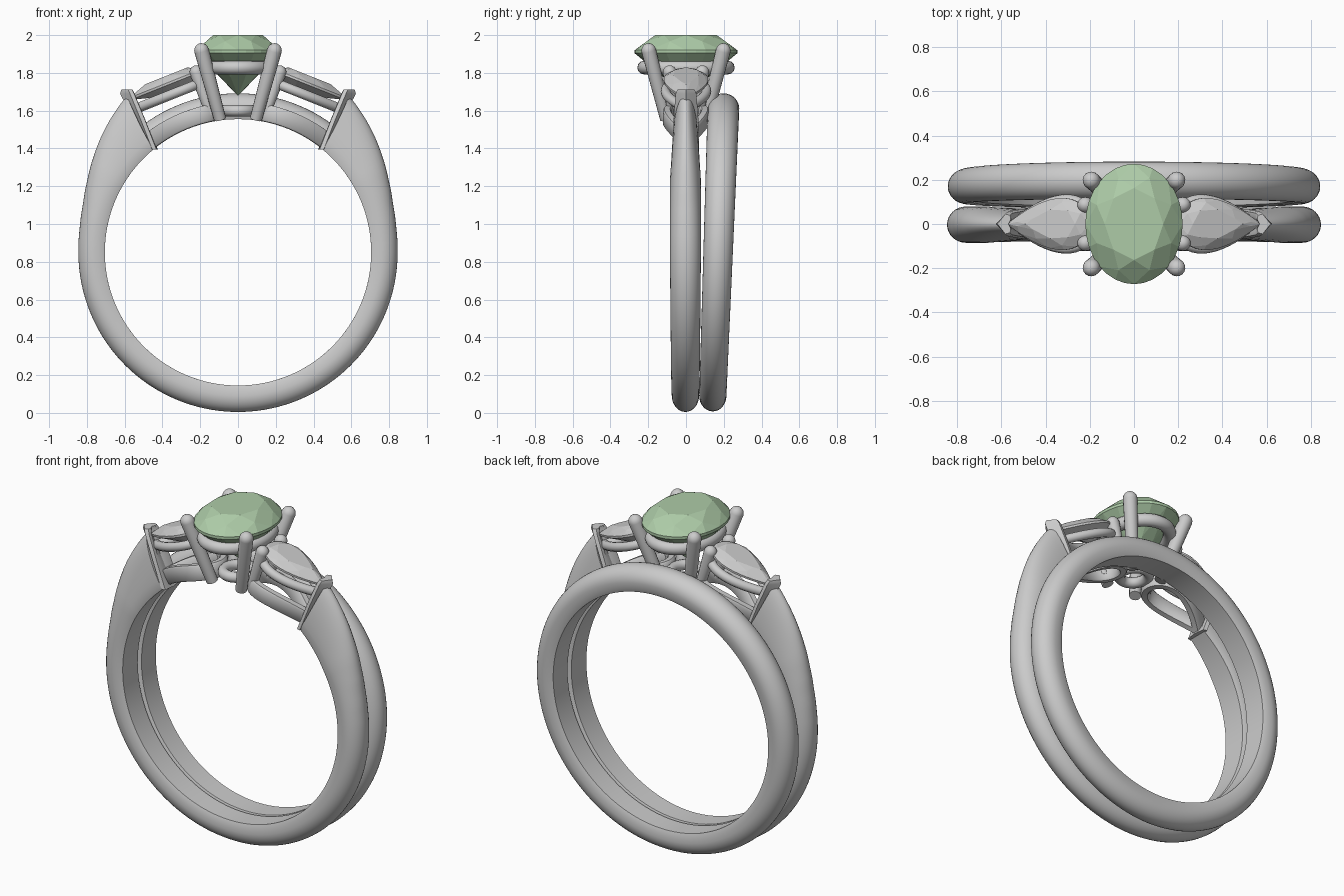
import bpy, bmesh
from math import sin, cos, pi, radians, sqrt
from mathutils import Vector as V

if "Cube" in bpy.data.objects:
    bpy.data.objects.remove(bpy.data.objects["Cube"])

CZ, RI = 0.85, 0.705          # finger hole centre height and radius


def finish(name, bm, smooth=True, mat=None):
    bmesh.ops.recalc_face_normals(bm, faces=bm.faces)
    me = bpy.data.meshes.new(name)
    bm.to_mesh(me)
    bm.free()
    ob = bpy.data.objects.new(name, me)
    bpy.context.collection.objects.link(ob)
    if mat:
        me.materials.append(mat)
    if smooth:
        bpy.ops.object.select_all(action='DESELECT')
        ob.select_set(True)
        bpy.context.view_layer.objects.active = ob
        bpy.ops.object.shade_smooth_by_angle(angle=radians(40))
    return ob


def loft(name, loops, closed=False):
    """Skin a list of equal-length point loops."""
    bm = bmesh.new()
    rows = [[bm.verts.new(p) for p in lp] for lp in loops]
    n = len(rows[0])
    pairs = list(zip(rows, rows[1:])) + ([(rows[-1], rows[0])] if closed else [])
    for a, b in pairs:
        for i in range(n):
            j = (i + 1) % n
            bm.faces.new((a[i], a[j], b[j], b[i]))
    if not closed:
        bm.faces.new(rows[0])
        bm.faces.new(rows[-1])
    return finish(name, bm)


def lerp_table(x, table):
    for (x0, y0), (x1, y1) in zip(table, table[1:]):
        if x <= x1:
            t = max(0, (x - x0) / (x1 - x0))
            return y0 + (y1 - y0) * t
    return table[-1][1]


def band_section(elev, ro, w, yc, skew=0):
    """Flat inside, domed outside; w is the half width."""
    h = ro - RI
    base = min(0.055, h * 0.4)
    prof = [(-w * 0.86, 0), (w * 0.86, 0), (w * 0.96, base * 0.35)]
    prof += [(w * cos(pi * k / 16), base + (h - base) * sin(pi * k / 16)) for k in range(17)]
    prof += [(-w * 0.96, base * 0.35)]
    out = []
    for y, d in prof:
        e = elev[0] + elev[1] * skew * d / h
        out.append(V(((RI + d) * cos(e), yc + y, CZ + (RI + d) * sin(e))))
    return out


def wire(name, pts, ups, hw, hh, square=False):
    """Closed wire with an elliptical or rectangular section."""
    n, loops = len(pts), []
    for i, p in enumerate(pts):
        t = (pts[(i + 1) % n] - pts[i - 1]).normalized()
        up = ups[i]
        side = t.cross(up).normalized()
        if square:
            sec = [(1, .8), (.7, 1), (-.7, 1), (-1, .8), (-1, -.8), (-.7, -1), (.7, -1), (1, -.8)]
        else:
            sec = [(cos(k * pi / 6), sin(k * pi / 6)) for k in range(12)]
        loops.append([p + side * hw * a + up * hh * b for a, b in sec])
    return loft(name, loops, True)


def prong(name, a, b, r0, r1):
    """Tapered rod with a rounded tip at b."""
    a, b = V(a), V(b)
    d = (b - a).normalized()
    s = d.cross(V((0, 1, 0))).normalized()
    u = d.cross(s)
    rings = [(a, r0)]
    rings += [(b - d * r1 * (1 - sin(t)), r1 * cos(t)) for t in (0, .35, .7, 1.05, 1.3, 1.5)]
    return loft(name, [[c + (s * cos(k * pi / 8) + u * sin(k * pi / 8)) * r
                        for k in range(16)] for c, r in rings])


def gem(name, outline, place, crown, depth, table, mid, girdle, culet_u=0, mat=None):
    """Brilliant cut over an arbitrary outline."""
    bm = bmesh.new()

    def row(count, off, s, h):
        res = []
        for k in range(count):
            u, v = outline((k + off) * 2 * pi / count)
            res.append(bm.verts.new(place(culet_u + (u - culet_u) * s, v * s, h)))
        return res
    T, M = row(8, 0, table, crown), row(8, .5, mid, crown * 0.62)
    G, B = row(32, 0, 1, girdle), row(32, 0, 1, -girdle)
    P = row(8, .5, 0.45, -girdle - depth * 0.57)
    C = bm.verts.new(place(culet_u, 0, -girdle - depth))
    bm.faces.new(T)
    for i in range(32):
        bm.faces.new((G[i], G[(i + 1) % 32], B[(i + 1) % 32], B[i]))
    for k in range(8):
        g = [(4 * k + i) % 32 for i in range(5)]
        bm.faces.new((T[k], T[(k + 1) % 8], M[k]))
        bm.faces.new((T[k], M[k - 1], G[g[0]], M[k]))
        bm.faces.new((C, P[k - 1], B[g[0]], P[k]))
        for i in (0, 2):
            bm.faces.new((M[k], G[g[i]], G[g[i + 1]], G[g[i + 2]]))
            bm.faces.new((P[k], B[g[i]], B[g[i + 1]], B[g[i + 2]]))
    return finish(name, bm, False, mat)


def pear(t, hl, hw):
    return hl * cos(t), hw * sin(t) * abs(sin(t / 2)) / 0.77


# main shank, open at the top with rising shoulders
outer = [(-90, .845), (0, .845), (9, .848), (17, .859), (25, .884), (33, .920),
         (40, .957), (46, .99), (53, 1.03)]
loops = []
N = 120
for i in range(N + 1):
    a = -140.5 + 281 * i / N
    e = abs(a) - 90
    w = lerp_table(e, [(-90, .072), (0, .082), (30, .082), (51, .066)])
    skew = radians(4) * max(0, e / 50) ** 3
    loops.append(band_section((radians(a - 90), 1 if a > 0 else -1),
                              lerp_table(e, outer), w, -.003, skew))
loft("main_shank", loops)

# plain companion band leaning slightly backwards
loops = []
for i in range(128):
    a = 2 * pi * i / 128
    s = sin(a)
    loops.append(band_section((a, 0), .842, .078 + .006 * s, .17 + .028 * s))
loft("companion_band", loops, True)

# centre oval stone
green = bpy.data.materials.new("green_stone")
green.diffuse_color = (0.42, 0.6, 0.39, 1)
green.use_nodes = True
green.node_tree.nodes["Principled BSDF"].inputs["Base Color"].default_value = green.diffuse_color
gem("centre_stone", lambda t: (.22 * cos(t), .272 * sin(t)),
    lambda u, v, h: V((u, v, 1.912 + h)), .088, .225, .6, .83, .008, 0, green)

# centre setting: two oval gallery wires and four prongs
Z = V((0, 0, 1))
for name, rx, ry, z, r in (("upper_gallery", .165, .222, 1.828, .036),
                           ("lower_gallery", .075, .085, 1.60, .03)):
    pts = [V((rx * cos(k * pi / 24), ry * sin(k * pi / 24), z)) for k in range(48)]
    wire(name, pts, [Z] * 48, r, r)
for sx in (1, -1):
    for sy in (1, -1):
        prong("centre_prong", (sx * .095, sy * .105, 1.555), (sx * .203, sy * .207, 1.955), .032, .039)

# side settings
E, NRM = V((.93, 0, -.37)), V((.37, 0, .93))
for sx in (1, -1):
    def flip(p):
        return V((p.x * sx, p.y, p.z))

    def place(u, v, h):
        return flip(V((.385, 0, 1.737)) + E * u + V((0, v, 0)) + NRM * h)
    gem("side_stone", lambda t: pear(t, .2, .118), place, .042, .075, .6, .83, .006, -.06)

    # pear wire under the stone
    ts = [2 * pi * (k + .5) / 48 for k in range(48)]
    wire("side_gallery", [place(*pear(t, .185, .108), -.06) for t in ts],
         [flip(NRM)] * 48, .026, .026)

    # pear base hugging the finger hole
    pts, ups = [], []
    for t in ts:
        u, v = pear(t, .175, .1)
        x = .285 + u
        d = V((x, 0, sqrt(.752 ** 2 - x * x)))
        pts.append(flip(V((x, v, CZ + d.z))))
        ups.append(flip(d.normalized()))
    wire("side_base", pts, ups, .022, .045, True)

    # small prongs at the round end of the pear
    for sy in (1, -1):
        prong("side_prong", (sx * .145, sy * .075, 1.58), (sx * .232, sy * .088, 1.838), .026, .036)

    # chevron prong wrapping the pear tip
    for sy in (1, -1):
        lps = []
        for apex, arm, w, z in ((.462, .432, .07, 1.395), (.54, .492, .066, 1.55),
                                (.612, .55, .055, 1.69), (.605, .56, .045, 1.712)):
            lps.append([V((sx * x, sy * y, z)) for x, y in
                        ((apex + .012, 0), (arm + .022, w), (arm, w - .006),
                         (arm - .002, w - .026), (apex - .038, 0))])
        loft("chevron_prong", lps)
